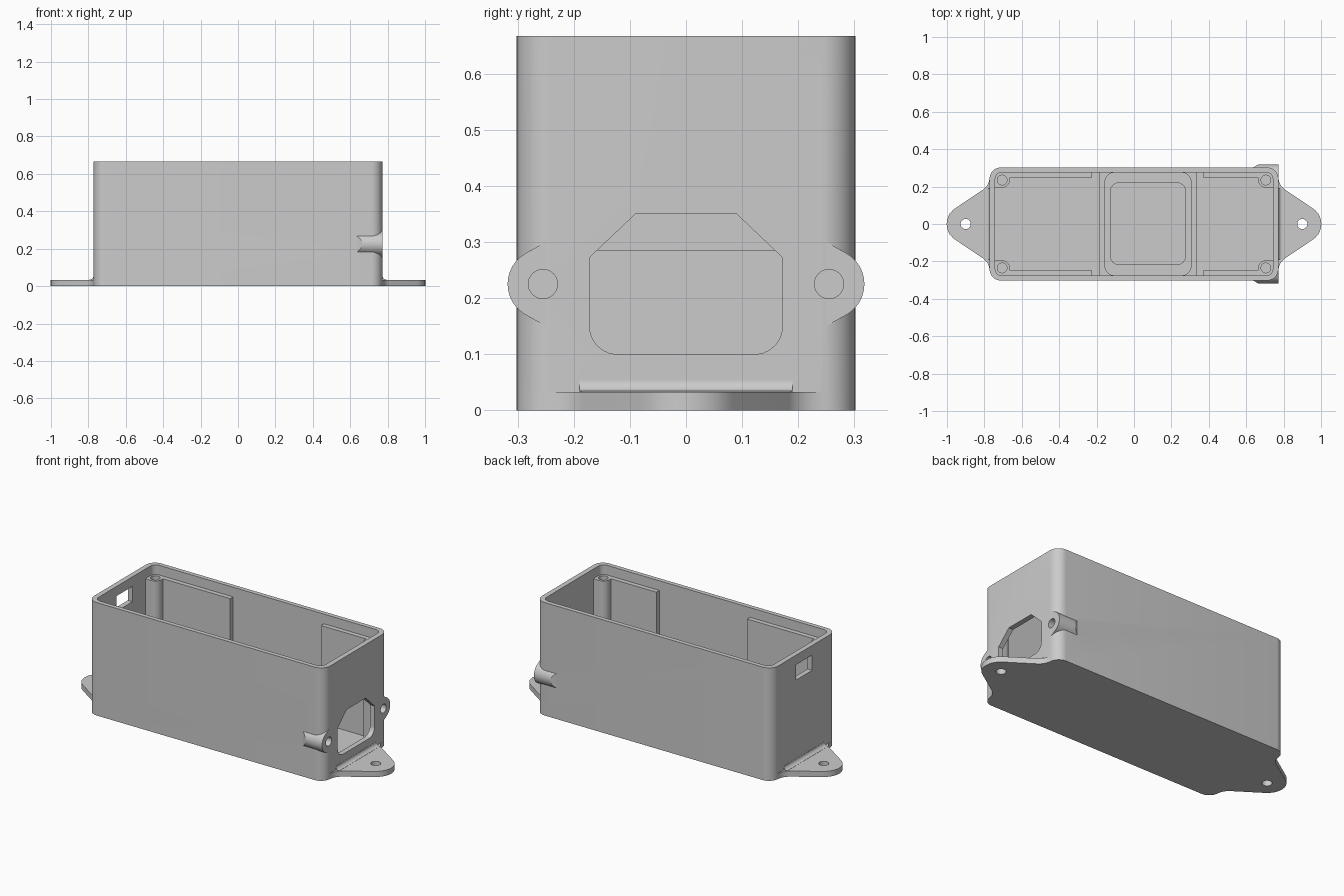
import bpy, bmesh, math
from mathutils import Vector

if "Cube" in bpy.data.objects:
    bpy.data.objects.remove(bpy.data.objects["Cube"], do_unlink=True)

grey = bpy.data.materials.new("matte_grey")
grey.use_nodes = True
grey.diffuse_color = (0.6, 0.6, 0.6, 1)
grey.node_tree.nodes["Principled BSDF"].inputs["Base Color"].default_value = (0.6, 0.6, 0.6, 1)

SIDES = (-1, 1)
CORNERS = [(sx, sy) for sx in SIDES for sy in SIDES]


def rounded(points, steps=10):
    """Outline from (u, v) or (u, v, radius) corners."""
    out = []
    for i, p in enumerate(points):
        here = Vector(p[:2])
        if len(p) == 2:
            out.append(here)
            continue
        r = p[2]
        a = (Vector(points[i - 1][:2]) - here).normalized()
        b = (Vector(points[(i + 1) % len(points)][:2]) - here).normalized()
        half = a.angle(b) / 2
        reach = r / math.tan(half)
        centre = here + (a + b).normalized() * (r / math.sin(half))
        u = (here + a * reach - centre).normalized()
        v = (here + b * reach - centre).normalized()
        sweep = math.pi - 2 * half
        for k in range(steps + 1):
            t = k / steps
            spoke = u * math.sin((1 - t) * sweep) + v * math.sin(t * sweep)
            out.append(centre + spoke.normalized() * r)
    return out


def rect(u0, u1, v0, v1, r=None):
    corners = [(u0, v0), (u1, v0), (u1, v1), (u0, v1)]
    return rounded([c + (r,) for c in corners] if r else corners)


def circle(u, v, r, n=32):
    return [Vector((u + r * math.cos(math.tau * k / n), v + r * math.sin(math.tau * k / n)))
            for k in range(n)]


def flip(points, su=1, sv=1):
    return [Vector((p[0] * su, p[1] * sv)) for p in points]


def prism(name, outline, lo, hi, axis="z"):
    """Extrude an outline along an axis; the outline uses the other two axes in order."""
    place = {"x": lambda u, v, d: (d, u, v),
             "y": lambda u, v, d: (u, d, v),
             "z": lambda u, v, d: (u, v, d)}[axis]
    bm = bmesh.new()
    rings = [[bm.verts.new(place(p[0], p[1], d)) for p in outline] for d in (lo, hi)]
    bm.faces.new(rings[0])
    bm.faces.new(rings[1])
    n = len(outline)
    for i in range(n):
        j = (i + 1) % n
        bm.faces.new((rings[0][i], rings[0][j], rings[1][j], rings[1][i]))
    bmesh.ops.recalc_face_normals(bm, faces=bm.faces)
    mesh = bpy.data.meshes.new(name)
    bm.to_mesh(mesh)
    bm.free()
    mesh.materials.append(grey)
    obj = bpy.data.objects.new(name, mesh)
    bpy.context.collection.objects.link(obj)
    return obj


def combine(body, tool, operation):
    mod = body.modifiers.new("combine", "BOOLEAN")
    mod.operation, mod.solver, mod.object = operation, "EXACT", tool
    bpy.context.view_layer.objects.active = body
    bpy.ops.object.modifier_apply(modifier=mod.name)
    bpy.data.objects.remove(tool, do_unlink=True)


def add(body, *args):
    combine(body, prism("addition", *args), "UNION")


def cut(body, *args):
    combine(body, prism("cutter", *args), "DIFFERENCE")


# Outer box
X, Y, TOP, FLOOR = 0.772, 0.302, 0.667, 0.033
case = prism("case", rect(-X, X, -Y, Y, 0.06), 0, TOP)

# Mounting flanges with a rounded tip and a fillet against the wall
flange = rounded([(0.6, -0.25), (0.77, -0.25), (0.783, -0.2, 0.08), (1.081, 0, 0.1),
                  (0.783, 0.2, 0.08), (0.77, 0.25), (0.6, 0.25)])
fillet = rounded([(0.76, 0.02), (0.795, 0.02), (0.795, 0.034),
                  (0.773, 0.034, 0.02), (0.773, 0.056), (0.76, 0.056)])
for s in SIDES:
    add(case, flip(flange, s), 0, FLOOR)
    add(case, flip(fillet, s), -0.19, 0.19, "y")

# Screw ears beside the socket, tapering into the long walls
EAR_Y, EAR_Z, EAR_R = 0.255, 0.225, 0.063
ear_angles = [math.radians(-60 + 10 * k) for k in range(13)]
ear = [(0.25, EAR_Z - 0.075)]
ear += [(EAR_Y + EAR_R * math.cos(a), EAR_Z + EAR_R * math.sin(a)) for a in ear_angles]
ear += [(0.25, EAR_Z + 0.075)]
for s in SIDES:
    lug = prism("lug", flip(ear, s), 0.637, X - 0.0005, "x")
    for v in lug.data.vertices:
        if v.co.x < 0.7:
            v.co.x += (abs(v.co.y) - Y) * 1.7
    combine(case, lug, "UNION")

# Cavity
cut(case, rect(-0.742, 0.742, -0.276, 0.276, 0.035), FLOOR, 1)

# Corner posts with screw holes
post = rounded([(0.664, 0.195, 0.04), (0.757, 0.195), (0.757, 0.25),
                (0.72, 0.288), (0.664, 0.288)])
for sx, sy in CORNERS:
    add(case, flip(post, sx, sy), 0.02, 0.61)
    cut(case, circle(sx * 0.705, sy * 0.235, 0.026), 0.45, 0.7)

# Power socket opening, its screw holes, and the small window at the other end
socket = rounded([(-0.172, 0.1, 0.05), (0.172, 0.1, 0.05), (0.172, 0.272),
                  (0.09, 0.35), (-0.09, 0.35), (-0.172, 0.272)])
cut(case, socket, 0.7, 0.9, "x")
for s in SIDES:
    cut(case, circle(s * EAR_Y, EAR_Z, 0.026), 0.68, 0.9, "x")
    cut(case, circle(s * 0.9, 0, 0.027), -0.1, 0.1)
cut(case, rect(-0.075, 0.075, 0.52, 0.61), -0.9, -0.7, "x")

# Board rails along the long walls
parts = [case]
for s, side in zip(SIDES, ("front", "back")):
    for x0, x1, end in ((-0.68, -0.225, "window"), (0.368, 0.68, "socket")):
        y0, y1 = sorted((s * 0.249, s * 0.285))
        parts.append(prism(f"{side}_{end}_rail", rect(x0, x1, y0, y1), 0.02, 0.61))

# Cradle across the middle with a stepped pocket
cradle = prism("cradle", rect(-0.185, 0.335, -0.285, 0.285), 0.02, 0.285)
cut(cradle, rect(-0.155, 0.305, -0.2745, 0.2745, 0.05), 0.06, 0.5)
cut(cradle, rect(-0.125, 0.275, -0.217, 0.22, 0.045), 0.035, 0.5)
parts.append(cradle)

# Smooth the curves, keep the edges sharp
bpy.ops.object.select_all(action="DESELECT")
for obj in parts:
    obj.select_set(True)
bpy.context.view_layer.objects.active = case
bpy.ops.object.shade_smooth_by_angle(angle=math.radians(30))
